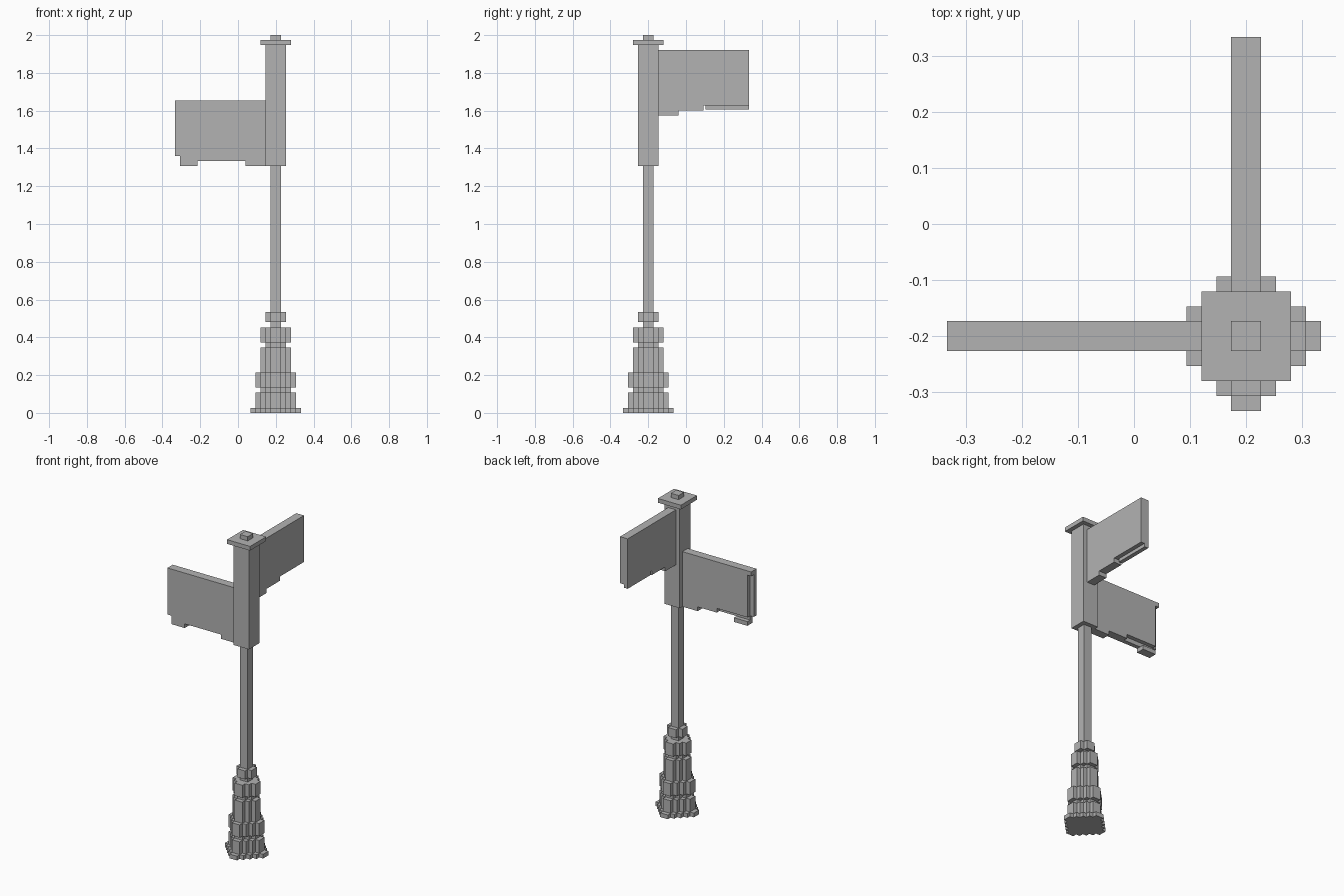
import bpy
import bmesh
from mathutils import Vector, Matrix

cube = bpy.data.objects.get("Cube")
if cube:
    bpy.data.objects.remove(cube, do_unlink=True)

U = 2 / 75                                # one block
CENTRE = Vector((7.5, -7.5, 0)) * U       # post axis

grey = bpy.data.materials.new("plain grey")
grey.use_nodes = True
grey.diffuse_color = (0.45, 0.45, 0.45, 1)
grey.node_tree.nodes["Principled BSDF"].inputs["Base Color"].default_value = grey.diffuse_color


def extrude(name, outline, direction):
    """Close an outline (in blocks, about the post axis) into a solid along direction."""
    bm = bmesh.new()
    face = bm.faces.new([bm.verts.new(p) for p in outline])
    moved = bmesh.ops.extrude_face_region(bm, geom=[face])["geom"]
    bmesh.ops.translate(bm, vec=direction,
                        verts=[v for v in moved if isinstance(v, bmesh.types.BMVert)])
    bmesh.ops.recalc_face_normals(bm, faces=bm.faces)
    bm.transform(Matrix.Translation(CENTRE) @ Matrix.Scale(U, 4))
    mesh = bpy.data.meshes.new(name)
    bm.to_mesh(mesh)
    bm.free()
    mesh.materials.append(grey)
    obj = bpy.data.objects.new(name, mesh)
    bpy.context.collection.objects.link(obj)
    return obj


def square(name, half, low, high):
    corners = [(half, half), (-half, half), (-half, -half), (half, -half)]
    extrude(name, [(x, y, low) for x, y in corners], (0, 0, high - low))


def stepped_tier(name, radius, low, high):
    """Blocky round tier: one staircase quadrant turned four times."""
    quadrant = [(radius, 1)]
    for step in range(1, radius):
        quadrant += [(radius - step, step), (radius - step, step + 1)]
    outline = []
    for turn in range(4):
        outline += quadrant
        quadrant = [(-y, x) for x, y in quadrant]
    extrude(name, [(x, y, low) for x, y in outline], (0, 0, high - low))


# Stepped base
tiers = [
    ("base_foot", 5, 0, 1),
    ("base_lower_ring", 4, 1, 4),
    ("base_lower_groove", 3, 4, 5),
    ("base_middle_ring", 4, 5, 8),
    ("base_column", 3, 8, 13),
    ("base_upper_groove", 2, 13, 14),
    ("base_upper_ring", 3, 14, 17),
    ("base_collar", 2, 18, 20),
]
for tier in tiers:
    stepped_tier(*tier)

# Post, sleeve, cap and finial
square("post", 1, 17, 49)
square("sleeve", 2, 49, 73)
square("cap", 3, 73, 74)
square("finial", 1, 74, 75)


def side_plate(name, profile):
    """Half-thickness board running towards -x, thickening towards +y."""
    return lambda start: extrude(name, [(-2 - d, start, z) for d, z in profile], (0, 1, 0))


def back_plate(name, profile):
    """Half-thickness board running towards +y, thickening towards +x."""
    return lambda start: extrude(name, [(start, 2 + d, z) for d, z in profile], (1, 0, 0))


def inner_foot(base):
    """Shared lower edge beside the post."""
    return [(4, base + 1), (4, base), (0, base)]


# Lower sign, towards -x
side_plate("lower_sign_front", [(0, 62), (18, 62), (18, 51), (17, 51), (17, 49),
                                (13.5, 49), (13.5, 50)] + inner_foot(49))(-1)
side_plate("lower_sign_rear", [(0, 62), (18, 62), (18, 61), (17, 61), (17, 51),
                               (9, 51), (9, 50)] + inner_foot(49))(0)
side_plate("lower_sign_tab", [(13.5, 50), (17, 50), (17, 49), (13.5, 49)])(0)

# Upper sign, towards +y
back_plate("upper_sign_inner", [(0, 72), (18, 72), (18, 60.2), (9.4, 60.2), (9.4, 61),
                                (9, 61), (9, 60)] + inner_foot(59))(-1)
back_plate("upper_sign_outer", [(0, 72), (18, 72), (18, 61), (9, 61),
                                (9, 60)] + inner_foot(59))(0)
